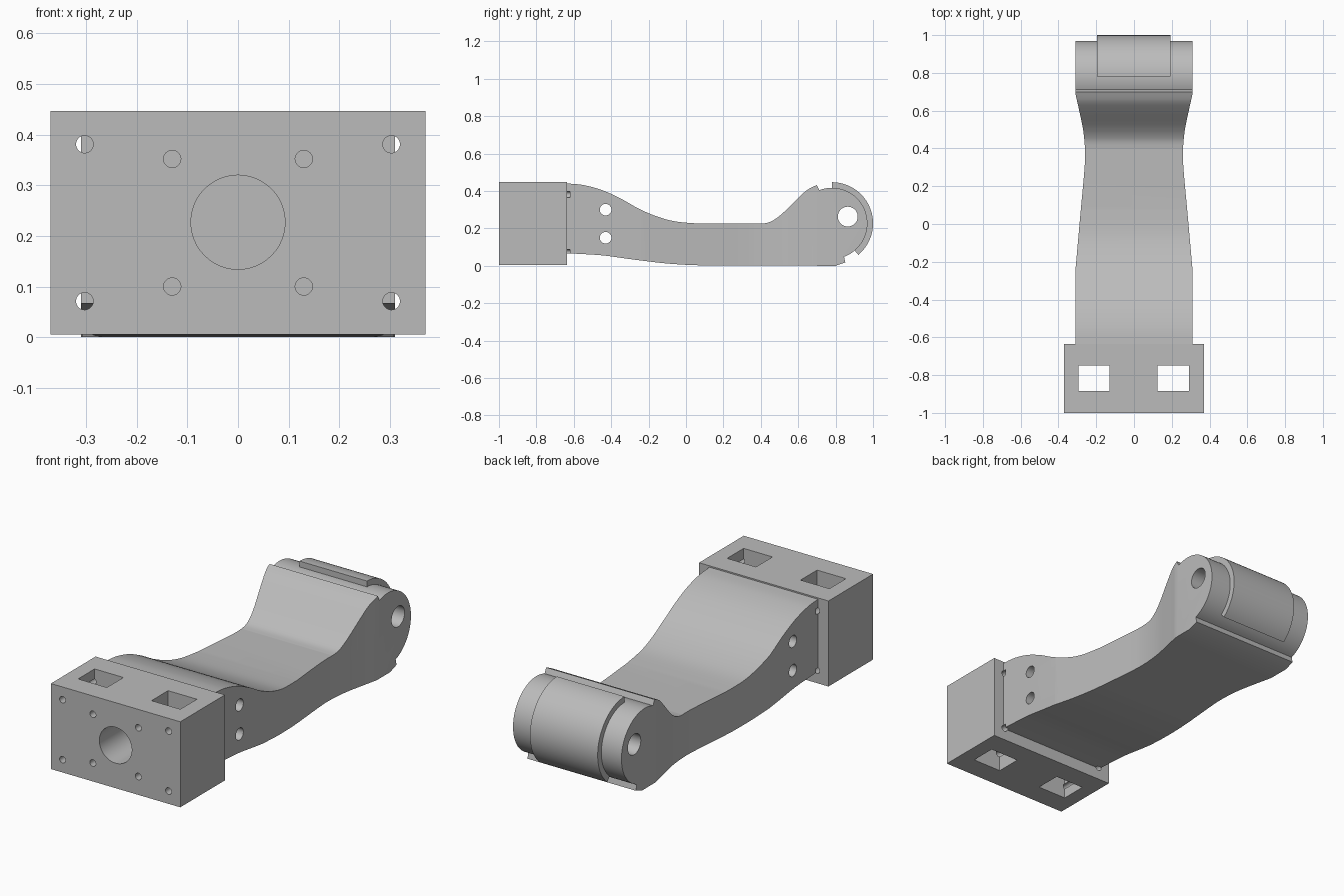
import bpy, bmesh
from math import cos, sin, radians
from mathutils import Vector

cube = bpy.data.objects.get("Cube")
if cube:
    bpy.data.objects.remove(cube)

grey = bpy.data.materials.new("plain grey")
grey.use_nodes = True
colour = (0.5, 0.5, 0.5, 1)
grey.diffuse_color = colour
grey.node_tree.nodes["Principled BSDF"].inputs["Base Color"].default_value = colour


def prism(name, points, axis, lo, hi):
    """Extrude a closed 2D outline along x (points y,z), y (x,z) or z (x,y)."""
    def place(p, d):
        return {"x": (d, p[0], p[1]), "y": (p[0], d, p[1]), "z": (p[0], p[1], d)}[axis]
    bm = bmesh.new()
    face = bm.faces.new([bm.verts.new(place(p, lo)) for p in points])
    out = bmesh.ops.extrude_face_region(bm, geom=[face])
    step = Vector(place((0, 0), hi - lo))
    moved = [v for v in out["geom"] if isinstance(v, bmesh.types.BMVert)]
    bmesh.ops.translate(bm, verts=moved, vec=step)
    bmesh.ops.recalc_face_normals(bm, faces=bm.faces)
    mesh = bpy.data.meshes.new(name)
    bm.to_mesh(mesh)
    bm.free()
    mesh.materials.append(grey)
    obj = bpy.data.objects.new(name, mesh)
    bpy.context.collection.objects.link(obj)
    return obj


def arc(cx, cy, r, start, end, n):
    angles = [radians(start + (end - start) * i / n) for i in range(n + 1)]
    return [(cx + r * cos(a), cy + r * sin(a)) for a in angles]


def rect(a0, a1, b0, b1):
    return [(a0, b0), (a1, b0), (a1, b1), (a0, b1)]


def smooth_path(points, n=6):
    """Smooth curve passing through the given points."""
    p = [Vector(q) for q in [points[0]] + points + [points[-1]]]
    path = []
    for a, b, c, d in zip(p, p[1:], p[2:], p[3:]):
        for i in range(n):
            t = i / n
            v = 2 * b + (c - a) * t + (2 * a - 5 * b + 4 * c - d) * t**2
            path.append(tuple((v + (3 * b - a - 3 * c + d) * t**3) / 2))
    return path + [points[-1]]


def combine(obj, tool, operation):
    mod = obj.modifiers.new("cut", "BOOLEAN")
    mod.operation, mod.object, mod.solver = operation, tool, "EXACT"
    graph = bpy.context.evaluated_depsgraph_get()
    mesh = bpy.data.meshes.new_from_object(obj.evaluated_get(graph))
    obj.modifiers.clear()
    obj.data = mesh
    bpy.data.objects.remove(tool)


def drill(obj, axis, a, b, r, lo, hi):
    combine(obj, prism("drill", arc(a, b, r, 0, 352.5, 47), axis, lo, hi), "DIFFERENCE")


def finish(obj):
    for poly in obj.data.polygons:
        poly.use_smooth = True
    obj.data.set_sharp_from_angle(angle=radians(25))


SEAM = -0.635
PIVOT = (0.78, 0.227)

# Mounting block with two vertical pockets
block = prism("mounting_block", rect(-0.37, 0.37, 0.005, 0.447), "y", -1, SEAM)
for x0, x1 in ((-0.295, -0.13), (0.125, 0.29)):
    combine(block, prism("pocket", rect(x0, x1, -0.885, -0.75), "z", -0.1, 0.6), "DIFFERENCE")

# Arm: side outline with a rounded pivot end
top = smooth_path([(SEAM, 0.44), (-0.55, 0.432), (-0.45, 0.405), (-0.35, 0.36),
                   (-0.25, 0.304), (-0.15, 0.262), (-0.05, 0.236), (0.08, 0.225)])
top += smooth_path([(0.4, 0.225), (0.45, 0.235), (0.51, 0.275), (0.6, 0.363),
                    (0.65, 0.407), (0.7, 0.432)])
round_end = arc(*PIVOT, 0.19, 111, -70, 48)
bottom = [(0.852, 0.018)] + smooth_path([(0.8, 0), (0.1, 0.002)], 1)
bottom += smooth_path([(0.02, 0.004), (-0.12, 0.014), (-0.3, 0.036), (-0.45, 0.056), (SEAM, 0.067)])
arm = prism("arm", top + round_end + bottom, "x", -0.4, 0.4)

# Waisted plan outline trims the arm's sides
side = [(0.31, SEAM - 0.1), (0.31, -0.24)]
side += smooth_path([(0.307, -0.21), (0.283, 0.06), (0.263, 0.28), (0.259, 0.38),
                     (0.268, 0.49), (0.29, 0.6), (0.308, 0.68)])
side += [(0.31, 0.7), (0.31, 1.1)]
plan = side + [(-x, y) for x, y in reversed(side)]
combine(arm, prism("plan", plan, "z", -0.2, 0.7), "INTERSECT")

# Cross holes through the arm and its pivot
for y, z, r in ((-0.43, 0.3, 0.031), (-0.43, 0.15, 0.031), (0.865, 0.263, 0.053)):
    drill(arm, "x", y, z, r, -0.5, 0.5)

# Bore and screw holes through the block; the corner ones nick the arm
drill(block, "y", 0, 0.227, 0.093, -1.1, -0.6)
for sign in (-1, 1):
    for x, z in ((0.13, 0.352), (0.13, 0.1), (0.303, 0.381), (0.303, 0.071)):
        drill(block, "y", sign * x, z, 0.017, -1.1, -0.6)
        if x > 0.2:
            drill(arm, "y", sign * x, z, 0.017, -0.7, -0.62)

# Curved cover wrapped around the pivot end
ring = arc(*PIVOT, 0.22, 90, -50, 40) + arc(*PIVOT, 0.188, -50, 90, 40)
cover = prism("pivot_cover", ring, "x", -0.195, 0.192)

for part in (block, arm, cover):
    finish(part)
